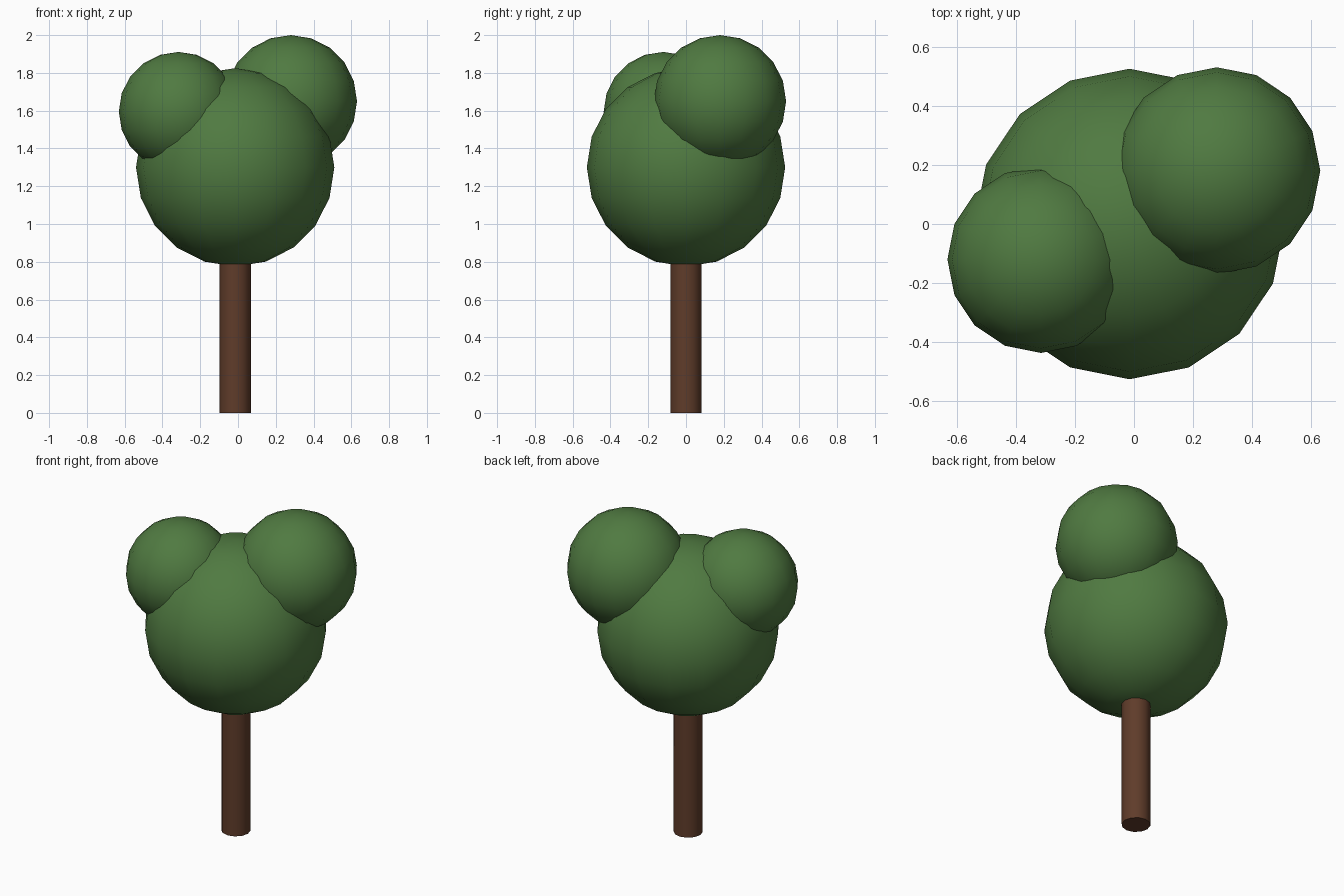
import bpy

if "Cube" in bpy.data.objects:
    bpy.data.objects.remove(bpy.data.objects["Cube"])


def material(name, rgb):
    m = bpy.data.materials.new(name)
    m.diffuse_color = (*rgb, 1.0)
    m.use_nodes = True
    m.node_tree.nodes["Principled BSDF"].inputs["Base Color"].default_value = m.diffuse_color
    return m


def finish(name, mat, angle):
    ob = bpy.context.object
    ob.name = name
    ob.data.materials.append(mat)
    bpy.ops.object.shade_smooth_by_angle(angle=angle)


leaf_green = material("leaf green", (0.08, 0.195, 0.053))
bark_brown = material("bark brown", (0.115, 0.045, 0.023))

# Trunk, reaching up into the main crown
bottom, top = 0.0, 1.0
bpy.ops.mesh.primitive_cylinder_add(vertices=12, radius=0.083, depth=top - bottom,
                                    location=(-0.015, 0, (top + bottom) / 2))
finish("trunk", bark_brown, 0.8)

# Foliage: one large ball with two smaller ones on its shoulders
crowns = [
    ("main_crown", 0.525, (-0.015, 0.0, 1.30)),
    ("right_crown", 0.35, (0.28, 0.18, 1.65)),
    ("left_crown", 0.316, (-0.315, -0.12, 1.595)),
]
for name, radius, centre in crowns:
    bpy.ops.mesh.primitive_uv_sphere_add(segments=16, ring_count=10,
                                         radius=radius, location=centre)
    finish(name, leaf_green, 1.0)
